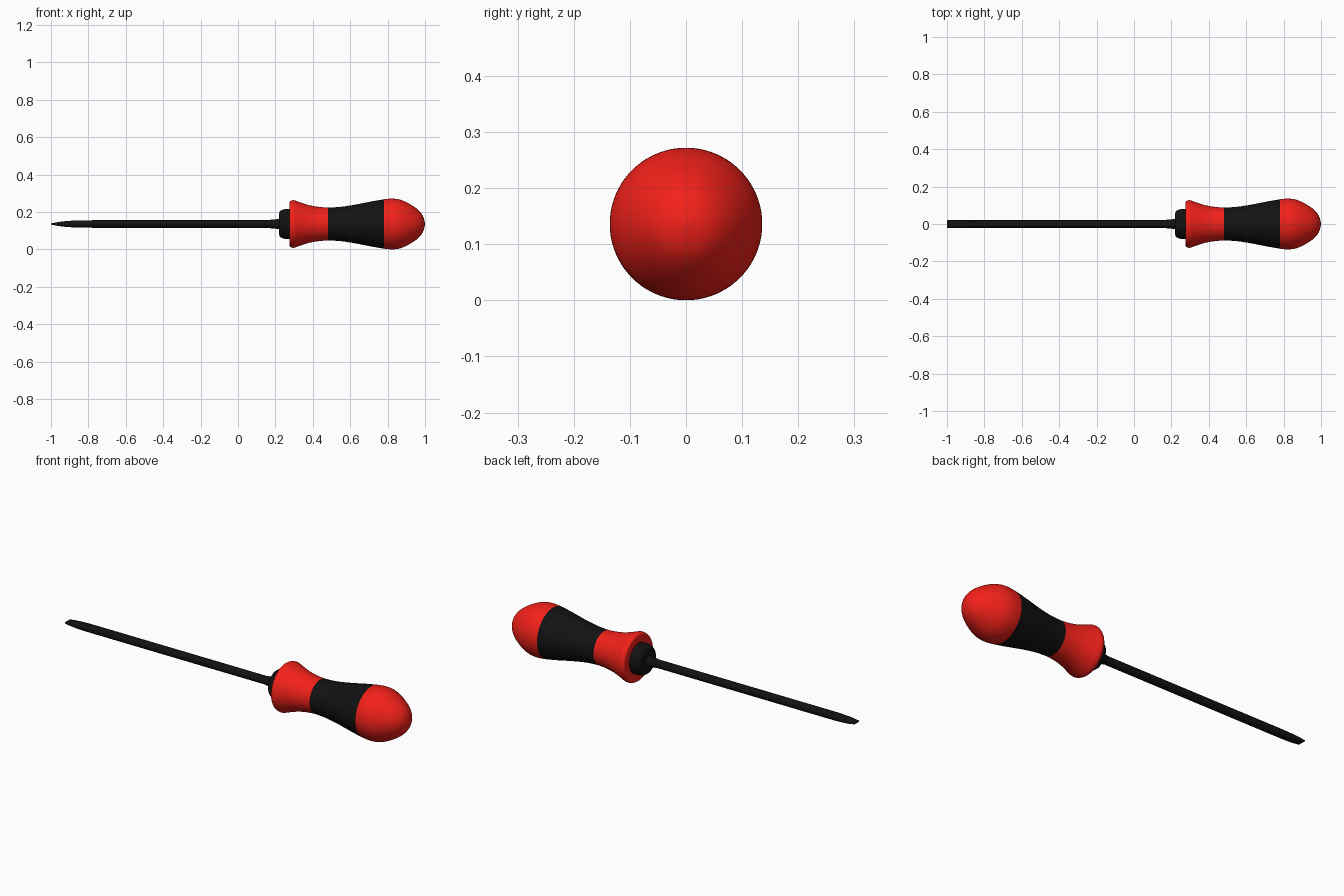
import bpy, bmesh, math

if "Cube" in bpy.data.objects:
    bpy.data.objects.remove(bpy.data.objects["Cube"])

AXIS_Z = 0.136


def material(name, colour):
    m = bpy.data.materials.new(name)
    m.diffuse_color = colour
    m.use_nodes = True
    m.node_tree.nodes["Principled BSDF"].inputs["Base Color"].default_value = m.diffuse_color
    return m


RED = material("red", (0.9, 0.015, 0.01, 1))
BLACK = material("black", (0.006, 0.006, 0.006, 1))


def smooth_profile(pts, steps=5):
    """Catmull-Rom curve through (x, radius) points."""
    p = [pts[0]] + pts + [pts[-1]]
    out = []
    for i in range(1, len(p) - 2):
        a, b, c, d = p[i - 1:i + 3]
        for s in range(steps):
            t = s / steps
            out.append(tuple(0.5 * (2 * b[k] + (c[k] - a[k]) * t
                       + (2 * a[k] - 5 * b[k] + 4 * c[k] - d[k]) * t ** 2
                       + (3 * b[k] - a[k] - 3 * c[k] + d[k]) * t ** 3) for k in (0, 1)))
    return out + [pts[-1]]


def loft(name, sections, mat, sides=64, caps=(False, False), angle=40):
    """Rings along x; an optional third value flattens a ring to that half height."""
    bm = bmesh.new()
    rings = []
    for x, r, *flat in sections:
        h = flat[0] if flat else r
        ring = []
        for i in range(sides):
            a = 2 * math.pi * (i + 0.5) / sides
            z = max(-h, min(h, r * math.sin(a)))
            ring.append(bm.verts.new((x, r * math.cos(a), AXIS_Z + z)))
        rings.append(ring)
    for a, b in zip(rings, rings[1:]):
        for i in range(sides):
            j = (i + 1) % sides
            bm.faces.new((a[i], a[j], b[j], b[i]))
    if caps[0]:
        bm.faces.new(rings[0][::-1])
    if caps[1]:
        bm.faces.new(rings[-1])
    bmesh.ops.recalc_face_normals(bm, faces=bm.faces)
    me = bpy.data.meshes.new(name)
    bm.to_mesh(me)
    bm.free()
    me.materials.append(mat)
    ob = bpy.data.objects.new(name, me)
    bpy.context.collection.objects.link(ob)
    bpy.ops.object.select_all(action='DESELECT')
    ob.select_set(True)
    bpy.context.view_layer.objects.active = ob
    bpy.ops.object.shade_smooth_by_angle(angle=math.radians(angle))
    return ob


# Handle: three colour bands along one continuous outline
front = smooth_profile([(0.277, 0.085), (0.276, 0.115), (0.283, 0.124), (0.30, 0.127),
                        (0.335, 0.115), (0.38, 0.101), (0.43, 0.092), (0.48, 0.088)])
middle = smooth_profile([(0.48, 0.088), (0.54, 0.091), (0.60, 0.099), (0.66, 0.110),
                         (0.72, 0.122), (0.78, 0.132)])
butt = smooth_profile([(0.78, 0.132), (0.82, 0.136), (0.86, 0.132), (0.90, 0.117),
                       (0.947, 0.089), (0.978, 0.060), (0.993, 0.032), (1.0, 0.003)])
loft("handle_front", [(0.277, 0.02)] + front, RED)
loft("handle_grip", middle, BLACK)
loft("handle_butt", butt, RED, caps=(False, True))

# Collar and ferrule between handle and shaft
loft("collar", [(0.220, 0.024), (0.220, 0.058), (0.224, 0.068), (0.234, 0.075),
                (0.25, 0.079), (0.29, 0.080)], BLACK)
loft("ferrule", [(0.165, 0.018), (0.175, 0.023), (0.195, 0.025), (0.225, 0.027)], BLACK, 32)

# Shaft with its end ground to a flat blade
loft("shaft", [(-1.0, 0.021, 0.003), (-0.97, 0.021, 0.009), (-0.94, 0.021, 0.0135),
               (-0.91, 0.021, 0.0165), (-0.88, 0.021, 0.018), (-0.785, 0.021, 0.018),
               (-0.78, 0.021), (0.23, 0.021)], BLACK, 16, caps=(True, True))
